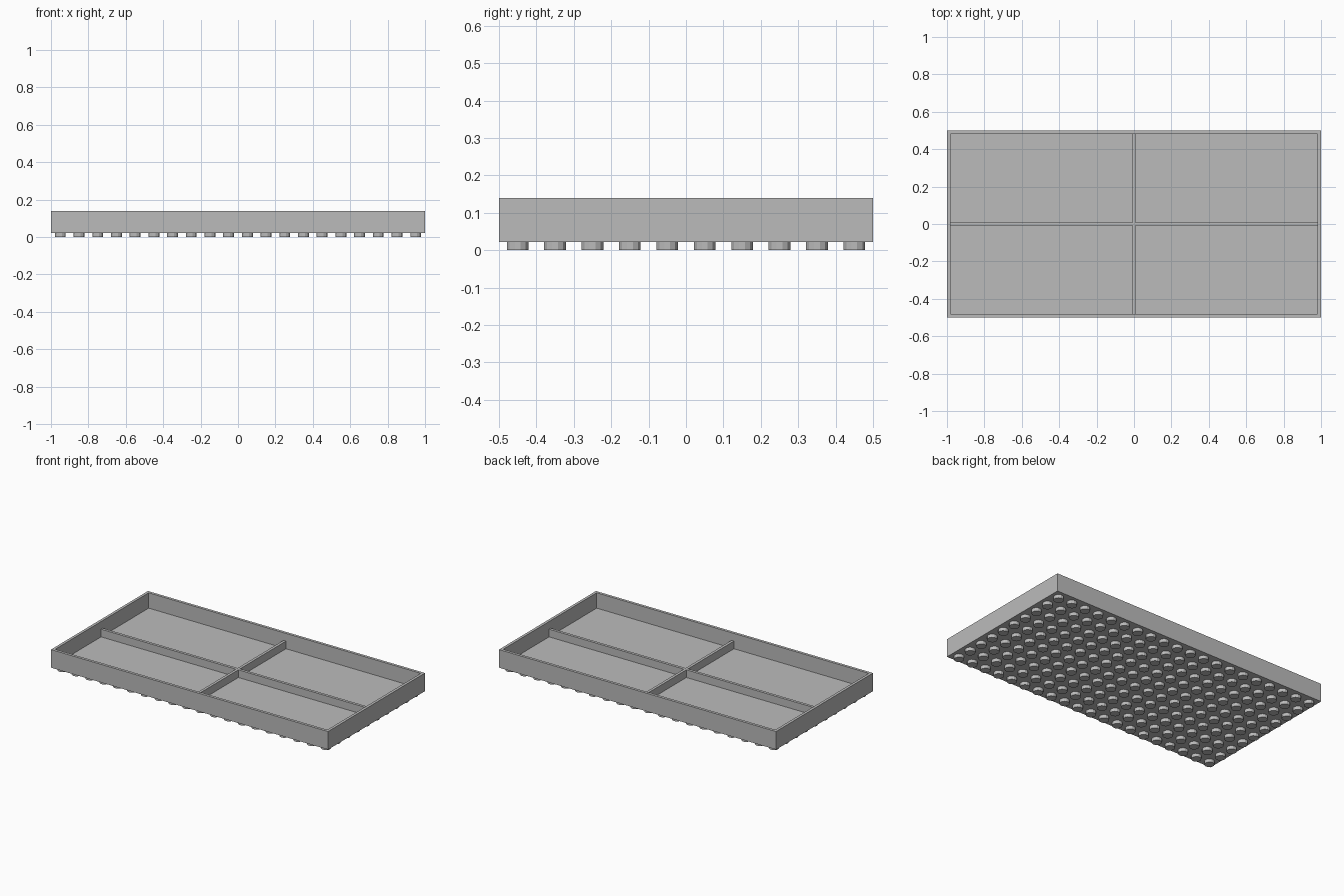
import bpy
import bmesh
from math import pi
from mathutils import Matrix, Vector

cube = bpy.data.objects.get("Cube")
if cube:
    bpy.data.objects.remove(cube, do_unlink=True)

LENGTH, WIDTH = 2.0, 1.0
BASE, FLOOR, DIVIDER, TOP = 0.022, 0.04, 0.09, 0.14
WALL = 0.018
PITCH, STUD_RADIUS = 0.1, 0.03

grey = bpy.data.materials.new("plain grey")
grey.use_nodes = True
colour = (0.5, 0.5, 0.5, 1)
grey.diffuse_color = colour
grey.node_tree.nodes["Principled BSDF"].inputs["Base Color"].default_value = colour


def finish(name, bm):
    mesh = bpy.data.meshes.new(name)
    bmesh.ops.recalc_face_normals(bm, faces=bm.faces)
    bm.to_mesh(mesh)
    bm.free()
    mesh.materials.append(grey)
    obj = bpy.data.objects.new(name, mesh)
    bpy.context.collection.objects.link(obj)
    return obj


def add_box(bm, size, low, high):
    matrix = Matrix.Translation((0, 0, (low + high) / 2)) @ Matrix.Diagonal((*size, high - low, 1))
    return bmesh.ops.create_cube(bm, size=1, matrix=matrix)


# Tray: a solid slab whose top is inset for the rim and sunk to the floor
bm = bmesh.new()
add_box(bm, (LENGTH, WIDTH), BASE, TOP)
bm.normal_update()
top = max(bm.faces, key=lambda f: f.calc_center_median().z)
bmesh.ops.inset_region(bm, faces=[top], thickness=WALL, use_even_offset=True)
walls = bmesh.ops.extrude_discrete_faces(bm, faces=[top])["faces"]
bmesh.ops.translate(bm, verts=walls[0].verts, vec=Vector((0, 0, FLOOR - TOP)))
finish("tray", bm)

# Low cross dividers: a long one, and a short one on each side of it
bm = bmesh.new()
add_box(bm, (LENGTH - 2 * WALL, WALL), FLOOR, DIVIDER)
finish("long_divider", bm)
half = WIDTH / 2 - WALL * 1.5
for name, side in (("front", -1), ("back", 1)):
    bm = bmesh.new()
    add_box(bm, (WALL, half), FLOOR, DIVIDER)
    bmesh.ops.translate(bm, verts=bm.verts, vec=(0, side * (WALL + half) / 2, 0))
    finish(name + "_divider", bm)

# Grid of short round feet under the tray
bm = bmesh.new()
columns, rows = round(LENGTH / PITCH), round(WIDTH / PITCH)
for i in range(columns):
    for j in range(rows):
        place = Matrix.Translation(((i + 0.5) * PITCH - LENGTH / 2,
                                    (j + 0.5) * PITCH - WIDTH / 2, BASE / 2))
        bmesh.ops.create_cone(bm, cap_ends=True, segments=12, radius1=STUD_RADIUS,
                              radius2=STUD_RADIUS, depth=BASE,
                              matrix=place @ Matrix.Rotation(pi / 12, 4, "Z"))
finish("feet", bm)
